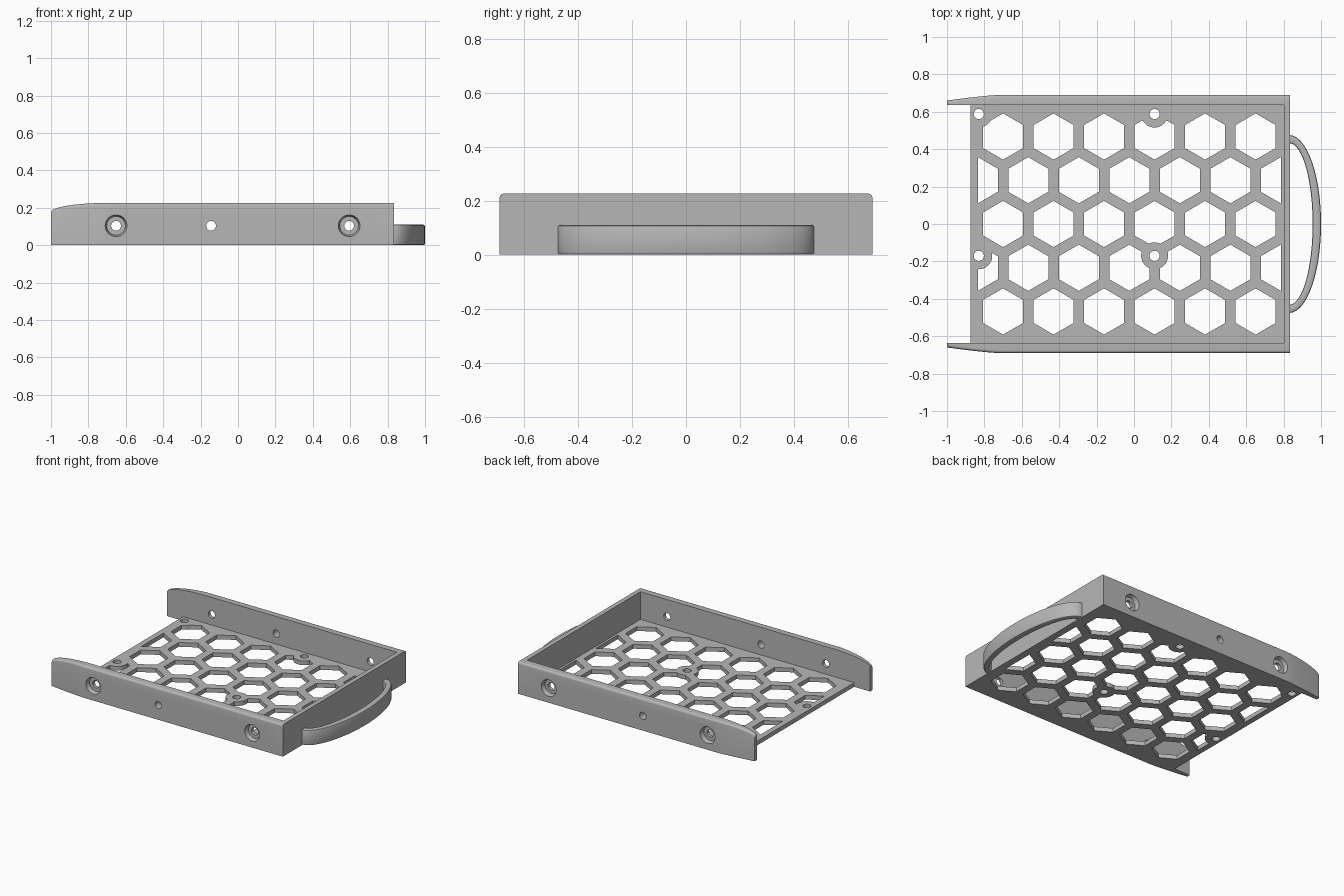
import bpy, bmesh, math
from mathutils import Matrix, Vector

if "Cube" in bpy.data.objects:
    bpy.data.objects.remove(bpy.data.objects["Cube"])

grey = bpy.data.materials.new("plain grey")
grey.use_nodes = True
grey.diffuse_color = (0.47, 0.47, 0.47, 1)
grey.node_tree.nodes["Principled BSDF"].inputs["Base Color"].default_value = grey.diffuse_color

HEIGHT, FLOOR = 0.226, 0.03
INNER, OUTER = 0.635, 0.69
BACK, FRONT = -0.875, 0.835


def finish(name, bm):
    bmesh.ops.recalc_face_normals(bm, faces=bm.faces)
    mesh = bpy.data.meshes.new(name)
    bm.to_mesh(mesh)
    bm.free()
    mesh.materials.append(grey)
    obj = bpy.data.objects.new(name, mesh)
    bpy.context.collection.objects.link(obj)
    return obj


def box(name, lo, hi):
    lo, hi = Vector(lo), Vector(hi)
    bm = bmesh.new()
    bmesh.ops.create_cube(bm, size=1, matrix=Matrix.Translation((lo + hi) / 2)
                          @ Matrix.Diagonal((*(hi - lo), 1)))
    return finish(name, bm)


def loft(name, rings):
    """Skin closed rings in order and cap both ends."""
    bm = bmesh.new()
    rows = [[bm.verts.new(p) for p in ring] for ring in rings]
    n = len(rows[0])
    for a, b in zip(rows, rows[1:]):
        for i in range(n):
            bm.faces.new((a[i], a[(i + 1) % n], b[(i + 1) % n], b[i]))
    bm.faces.new(rows[0])
    bm.faces.new(rows[-1])
    return finish(name, bm)


def cylinders(name, centres, r1, r2, depth, turn=0):
    bm = bmesh.new()
    for c in centres:
        bmesh.ops.create_cone(bm, cap_ends=True, segments=32, radius1=r1, radius2=r2, depth=depth,
                              matrix=Matrix.Translation(c) @ Matrix.Rotation(turn, 4, "X"))
    return finish(name, bm)


def cut(obj, cutter):
    """Subtract the cutter, keep the result as plain mesh, drop the cutter."""
    mod = obj.modifiers.new("cut", "BOOLEAN")
    mod.operation, mod.solver, mod.object = "DIFFERENCE", "EXACT", cutter
    cutter.hide_render = True
    graph = bpy.context.evaluated_depsgraph_get()
    mesh = bpy.data.meshes.new_from_object(obj.evaluated_get(graph))
    obj.modifiers.clear()
    obj.data = mesh
    bpy.data.objects.remove(cutter)


def smooth(obj):
    bpy.ops.object.select_all(action="DESELECT")
    obj.select_set(True)
    bpy.context.view_layer.objects.active = obj
    bpy.ops.object.shade_smooth_by_angle(angle=math.radians(30))


# Honeycomb openings, clipped at the floor margins
PITCH, HEX = 0.27, 0.1235
bm = bmesh.new()
for row in range(-2, 3):
    shifted = row % 2
    for col in range(7 if shifted else 6):
        cx = -0.70 + PITCH * (col - 0.5 * shifted)
        cy = row * PITCH * math.sqrt(3) / 2
        ring = []
        for k in range(6):
            a = math.radians(30 + 60 * k)
            x = min(max(cx + HEX * math.cos(a), -0.835), 0.785)
            ring.append((x, cy + HEX * math.sin(a)))
        low = [bm.verts.new((x, y, -0.05)) for x, y in ring]
        top = [bm.verts.new((x, y, 0.1)) for x, y in ring]
        bm.faces.new(low[::-1])
        bm.faces.new(top)
        for k in range(6):
            j = (k + 1) % 6
            bm.faces.new((low[k], low[j], top[j], top[k]))
openings = finish("openings", bm)

# Floor with solid pads around four screw holes
screws = [(x, y, 0.02) for x in (-0.83, 0.11) for y in (0.588, -0.17)]
cut(openings, cylinders("pads", screws, 0.072, 0.072, 0.4))
floor = box("honeycomb_floor", (BACK, -INNER, 0), (FRONT - 0.03, INNER, FLOOR))
cut(floor, openings)
cut(floor, cylinders("screw_holes", screws, 0.027, 0.027, 0.4))
smooth(floor)

# End wall that carries the handle
box("end_wall", (0.802, -INNER, 0), (FRONT, INNER, HEIGHT))


# Side rails with rounded top edge and tapered tip
def rail_ring(x, side):
    u = min(max((-0.7 - x) / 0.3, 0), 1)
    v = min(max((-0.72 - x) / 0.28, 0), 1)
    top = HEIGHT - 0.05 * (1 - math.sqrt(1 - u * u))
    out = OUTER - 0.03 * v ** 1.3
    r = 0.015
    pts = [(INNER, 0), (out, 0)]
    for k in range(6):
        a = math.pi / 2 * k / 5
        pts.append((out - r + r * math.cos(a), top - r + r * math.sin(a)))
    pts.append((INNER, top))
    return [(x, side * y, z) for y, z in pts]


stations = [FRONT] + [-0.7 - 0.3 * math.sin(math.pi / 2 * k / 14) for k in range(15)]
for side, name in ((1, "left_rail"), (-1, "right_rail")):
    rail = loft(name, [rail_ring(x, side) for x in stations])
    ends, z = (-0.652, 0.594), 0.104
    # Recess is widest on the outer face
    cut(rail, cylinders("recesses", [(x, side * 0.68, z) for x in ends],
                        0.05, 0.061, 0.04, -side * math.pi / 2))
    cut(rail, cylinders("bolt_holes", [(x, side * 0.66, z) for x in (*ends, -0.144)],
                        0.026, 0.026, 0.3, math.pi / 2))
    smooth(rail)

# Bowed pull handle with softened edges
rings = []
for k in range(49):
    a = math.pi * (k / 48 - 0.5)
    outer = Vector((0.83 + 0.17 * math.cos(a), 0.475 * math.sin(a), 0))
    inner = Vector((0.83 + 0.125 * math.cos(a), 0.432 * math.sin(a), 0))
    ring = []
    for t, z in ((0.2, 0), (0.8, 0), (0.94, 0.003), (1, 0.01), (1, 0.1), (0.94, 0.107),
                 (0.8, 0.11), (0.2, 0.11), (0.06, 0.107), (0, 0.1), (0, 0.01), (0.06, 0.003)):
        p = inner.lerp(outer, t)
        ring.append((p.x, p.y, z))
    rings.append(ring)
smooth(loft("pull_handle", rings))
